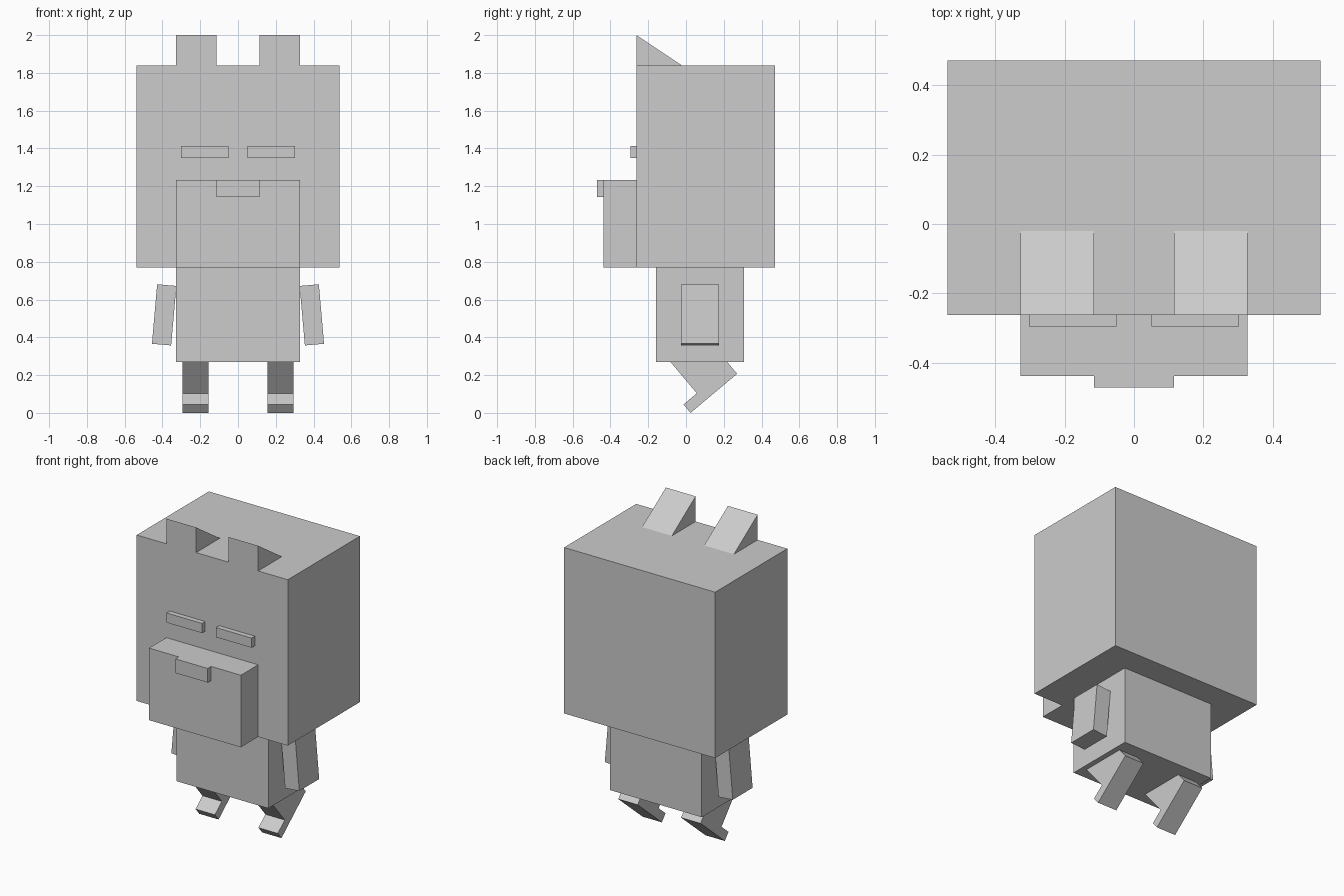
import bpy
import math
from mathutils import Matrix, Vector

cube = bpy.data.objects.get("Cube")
if cube:
    bpy.data.objects.remove(cube, do_unlink=True)

# Single plain material
grey = bpy.data.materials.new("light_grey")
grey.use_nodes = True
tone = (0.604, 0.604, 0.604, 1)
grey.diffuse_color = tone
grey.node_tree.nodes["Principled BSDF"].inputs["Base Color"].default_value = tone


def prism(name, profile, x0, x1):
    """Extrude a (y, z) profile from x0 to x1."""
    n = len(profile)
    verts = [(x, y, z) for x in (x0, x1) for y, z in profile]
    faces = [list(range(n))[::-1], list(range(n, 2 * n))]
    faces += [[i, (i + 1) % n, n + (i + 1) % n, n + i] for i in range(n)]
    mesh = bpy.data.meshes.new(name)
    mesh.from_pydata(verts, [], faces)
    mesh.materials.append(grey)
    obj = bpy.data.objects.new(name, mesh)
    bpy.context.collection.objects.link(obj)
    # Make all normals point outward
    import bmesh
    bm = bmesh.new()
    bm.from_mesh(mesh)
    bmesh.ops.recalc_face_normals(bm, faces=bm.faces)
    bm.to_mesh(mesh)
    bm.free()
    return obj


def box(name, x0, x1, y0, y1, z0, z1):
    return prism(name, [(y0, z0), (y1, z0), (y1, z1), (y0, z1)], x0, x1)


# Head, snout, nose and torso
box("head", -0.538, 0.538, -0.262, 0.472, 0.77, 1.838)
box("snout", -0.327, 0.327, -0.438, -0.262, 0.77, 1.234)
box("nose", -0.115, 0.115, -0.472, -0.438, 1.143, 1.234)
box("torso", -0.327, 0.327, -0.158, 0.307, 0.27, 0.77)

# Leg profile: an L shape leaning back, standing on the toe
lean = Matrix.Rotation(math.radians(40), 2)
toe = Vector((0.024, 0.0))
sole, foot_h, toe_len, leg_h = 0.322, 0.058, 0.092, 0.30
leg_shape = [(0, 0), (sole, 0), (sole, leg_h), (toe_len, leg_h),
             (toe_len, foot_h), (0, foot_h)]
leg_profile = [tuple(lean @ Vector(p) + toe) for p in leg_shape]

for side, s in (("left", 1), ("right", -1)):
    # Wedge ears with the slope at the back
    prism(side + "_ear", [(-0.262, 1.838), (-0.02, 1.838), (-0.262, 2.0)],
          s * 0.115, s * 0.327)
    box(side + "_eye", s * 0.05, s * 0.303, -0.295, -0.262, 1.35, 1.412)
    prism(side + "_leg", leg_profile, s * 0.155, s * 0.293)
    # Arm tilted slightly outward
    arm = box(side + "_arm", -0.051, 0.051, -0.027, 0.175, -0.158, 0.158)
    arm.location = (s * 0.391, 0, 0.519)
    arm.rotation_euler.y = -s * math.radians(5)
